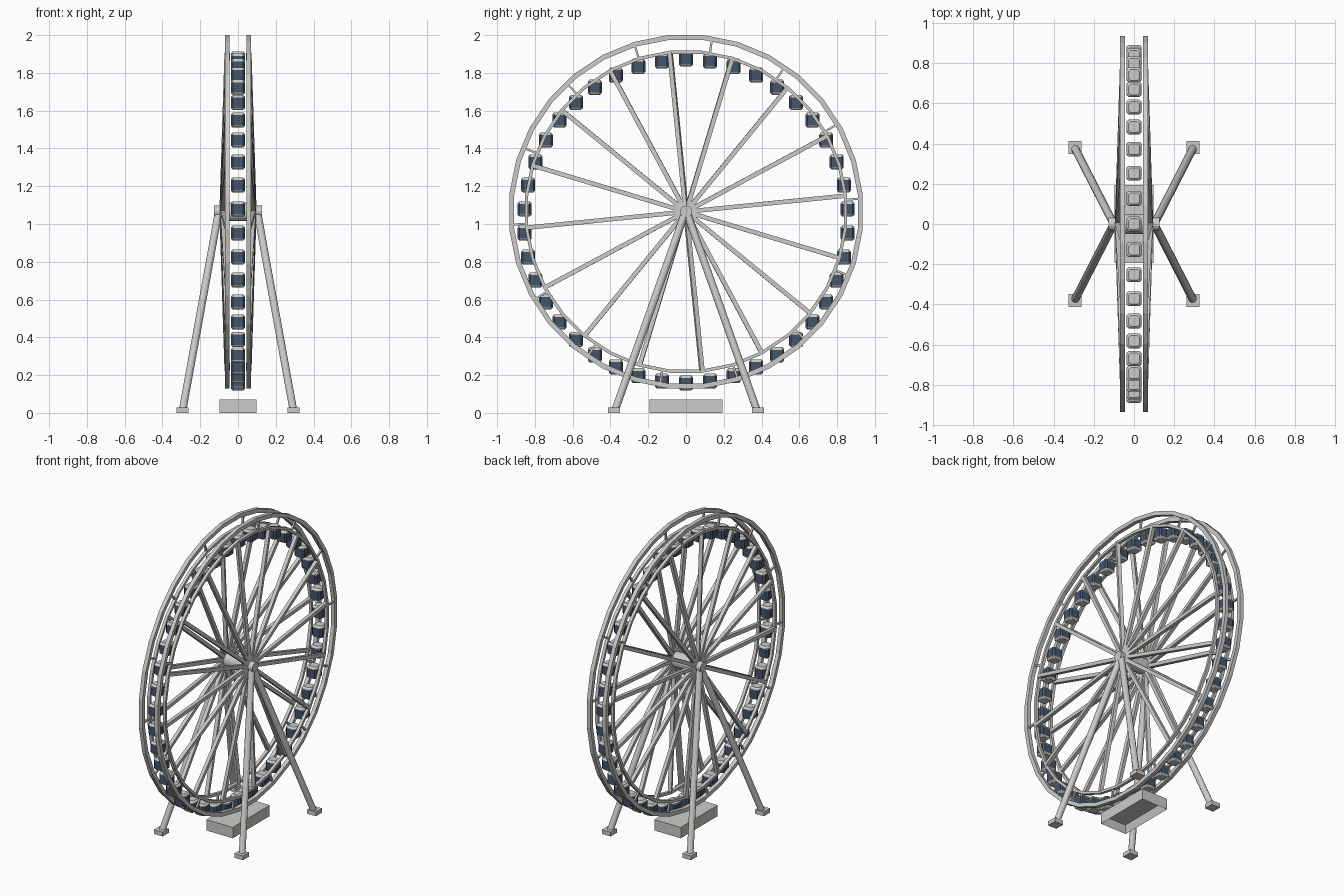
import bpy, bmesh
from math import sin, cos, pi, tau
from mathutils import Vector, Matrix

cube = bpy.data.objects.get("Cube")
if cube:
    bpy.data.objects.remove(cube, do_unlink=True)

HUB_Z = 1.065      # wheel axis height
RIM_X = 0.057      # sideways offset of the two rims
CABINS = 42


def material(name, rgb):
    m = bpy.data.materials.new(name)
    m.use_nodes = True
    color = (*rgb, 1.0)
    m.diffuse_color = color
    m.node_tree.nodes["Principled BSDF"].inputs["Base Color"].default_value = color
    return m


STEEL = material("pale grey steel", (0.6, 0.6, 0.58))
GLASS = material("dark blue glass", (0.06, 0.09, 0.14))


def finish(bm, name, mats=(STEEL,)):
    bmesh.ops.recalc_face_normals(bm, faces=bm.faces)
    mesh = bpy.data.meshes.new(name)
    bm.to_mesh(mesh)
    bm.free()
    for m in mats:
        mesh.materials.append(m)
    obj = bpy.data.objects.new(name, mesh)
    bpy.context.collection.objects.link(obj)
    return obj


def box(bm, center, size):
    mat = Matrix.Translation(center) @ Matrix.Diagonal((*size, 1))
    return bmesh.ops.create_cube(bm, size=1, matrix=mat)["verts"]


def bar(bm, a, b, radius, sides, turn=0.0):
    """Straight prism between two points."""
    a, b = Vector(a), Vector(b)
    d = b - a
    mat = (Matrix.Translation((a + b) / 2) @ d.to_track_quat("Z", "X").to_matrix().to_4x4()
           @ Matrix.Rotation(turn, 4, "Z"))
    bmesh.ops.create_cone(bm, cap_ends=True, segments=sides, radius1=radius,
                          radius2=radius, depth=d.length, matrix=mat)


def on_wheel(x, radius, angle):
    """Point on the wheel, angle measured from the top."""
    return Vector((x, radius * sin(angle), HUB_Z + radius * cos(angle)))


def bridge(bm, loops, closed):
    """Skin quads between successive vertex loops."""
    faces = []
    pairs = list(zip(loops, loops[1:])) + ([(loops[-1], loops[0])] if closed else [])
    for lo, hi in pairs:
        n = len(lo)
        faces.append([bm.faces.new((lo[i], lo[(i + 1) % n], hi[(i + 1) % n], hi[i]))
                      for i in range(n)])
    return faces


def rim(name, x, r_out, r_in, width, segments=32):
    bm = bmesh.new()
    loops = []
    for i in range(segments):
        a = (i + 0.5) * tau / segments
        loops.append([bm.verts.new(on_wheel(x + s * width / 2, r, a))
                      for s, r in ((-1, r_out), (1, r_out), (1, r_in), (-1, r_in))])
    bridge(bm, loops, True)
    return finish(bm, name)


# Rims, spokes and struts on both sides of the wheel
for side, tag in ((1, "left"), (-1, "right")):
    x = side * RIM_X
    rim(f"outer_rim_{tag}", x, 0.94, 0.914, 0.026)
    rim(f"inner_rim_{tag}", x, 0.857, 0.84, 0.02)

    bm = bmesh.new()
    for i in range(16):
        a = i * tau / 16 - 0.1
        bar(bm, on_wheel(side * 0.083, 0.03, a), on_wheel(x, 0.846, a), 0.0165, 4, pi / 4)
    finish(bm, f"spokes_{tag}")

    bm = bmesh.new()
    for i in range(1, CABINS, 3):
        a = i * tau / CABINS
        bar(bm, on_wheel(x, 0.845, a), on_wheel(x, 0.925, a), 0.008, 4, pi / 4)
    finish(bm, f"rim_struts_{tag}")

# Hub drum with narrower axle ends
bm = bmesh.new()
for half, radius in ((0.092, 0.05), (0.127, 0.032)):
    bar(bm, (-half, 0, HUB_Z), (half, 0, HUB_Z), radius, 20)
finish(bm, "hub_axle")

# Cabin mesh: chamfered square sections, glass band between floor and roof
bm = bmesh.new()
loops = []
for z, h in ((-0.04, 0.027), (-0.032, 0.036), (-0.029, 0.037),
             (0.026, 0.037), (0.031, 0.036), (0.04, 0.027)):
    c = h - 0.01
    outline = ((h, -c), (h, c), (c, h), (-c, h), (-h, c), (-h, -c), (-c, -h), (c, -h))
    loops.append([bm.verts.new((px, py, z)) for px, py in outline])
bands = bridge(bm, loops, False)
bm.faces.new(loops[0])
bm.faces.new(loops[-1])
for f in bands[2]:
    f.material_index = 1
first = finish(bm, "cabin_1", (STEEL, GLASS))

# Cabins hang upright around the rim
for i in range(CABINS):
    obj = first
    if i:
        obj = bpy.data.objects.new(f"cabin_{i + 1}", first.data)
        bpy.context.collection.objects.link(obj)
    obj.location = on_wheel(0, 0.857, i * tau / CABINS) - Vector((0, 0, 0.049))

# Support legs with square feet
for sx, tx in ((1, "left"), (-1, "right")):
    for sy, ty in ((-1, "front"), (1, "back")):
        bm = bmesh.new()
        bar(bm, (sx * 0.293, sy * 0.375, 0.015), (sx * 0.105, sy * 0.008, 1.05), 0.02, 12)
        leg = finish(bm, f"{ty}_{tx}_leg")
        for p in leg.data.polygons:
            p.use_smooth = False
        bm = bmesh.new()
        box(bm, (sx * 0.294, sy * 0.381, 0.014), (0.064, 0.064, 0.028))
        finish(bm, f"{ty}_{tx}_foot")

# Boarding platform, hollow underneath
bm = bmesh.new()
box(bm, (0, 0, 0.036), (0.194, 0.386, 0.072))
bottom = min(bm.faces, key=lambda f: f.calc_center_median().z)
bmesh.ops.inset_individual(bm, faces=[bottom], thickness=0.022)
bmesh.ops.translate(bm, verts=bottom.verts, vec=(0, 0, 0.05))
finish(bm, "platform")
